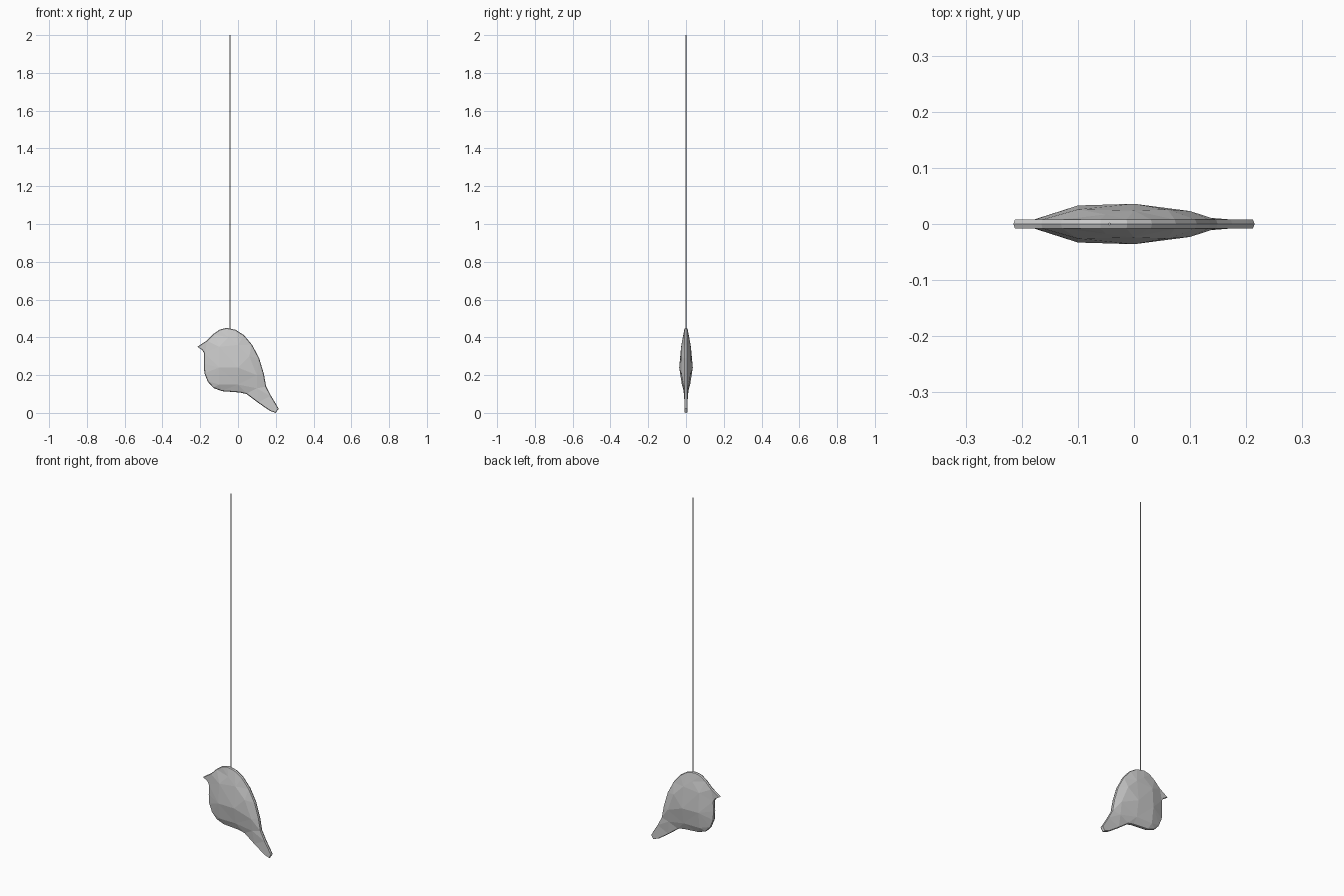
import bpy, bmesh
from mathutils import Vector
from mathutils.geometry import delaunay_2d_cdt

if "Cube" in bpy.data.objects:
    bpy.data.objects.remove(bpy.data.objects["Cube"])

# Side profile of the bird (x, z), starting at the beak and going over the head
OUTLINE = [(-.215, .35), (-.165, .383), (-.13, .418), (-.097, .441), (-.06, .45),
           (-.012, .44), (.032, .411), (.075, .36), (.112, .29), (.136, .21),
           (.149, .14), (.175, .09), (.205, .04), (.215, .022), (.2, 0),
           (.17, .01), (.105, .055), (.045, .10), (.01, .108), (-.085, .115),
           (-.13, .132), (-.16, .165), (-.178, .21), (-.181, .26), (-.179, .315),
           (-.19, .333)]
# Points where the flanks bulge (x, z, half thickness)
BULGE = [(-.1, .35, .026), (-.1, .24, .033), (-.1, .15, .021),
         (0, .36, .024), (0, .24, .036), (0, .15, .022), (-.05, .40, .017),
         (.06, .30, .026), (.1, .2, .023), (.1, .13, .014)]
RIM = .008


def inset(points, d):
    """Move a clockwise outline inward by d."""
    n, out = len(points), []
    for i in range(n):
        a, p, b = (Vector(points[j % n]) for j in (i - 1, i, i + 1))
        t = (b - a).normalized()
        out.append(p + Vector((t.y, -t.x)) * d)
    return out


def make_object(bm, name):
    bmesh.ops.recalc_face_normals(bm, faces=bm.faces)
    mesh = bpy.data.meshes.new(name)
    bm.to_mesh(mesh)
    bm.free()
    obj = bpy.data.objects.new(name, mesh)
    bpy.context.collection.objects.link(obj)
    return obj


# Bird body: central rim with a faceted flank on each side
bm = bmesh.new()
n = len(OUTLINE)
inner = inset(OUTLINE, .003)
pts = inner + [Vector(b[:2]) for b in BULGE]
depth = [RIM] * n + [b[2] for b in BULGE]
edges = [(i, (i + 1) % n) for i in range(n)]
co, _, tris, orig, _, _ = delaunay_2d_cdt(pts, edges, [], 1, 1e-5)
ridge = [bm.verts.new((x, 0, z)) for x, z in OUTLINE]
for side in (-1, 1):
    flank = [bm.verts.new((c.x, side * depth[o[0]], c.y)) for c, o in zip(co, orig)]
    for t in tris:
        bm.faces.new([flank[i] for i in t])
    where = {o[0]: v for o, v in zip(orig, flank)}
    for i, j in edges:
        bm.faces.new((ridge[i], ridge[j], where[j], where[i]))
make_object(bm, "bird_body")

# Hanging string
bpy.ops.mesh.primitive_cylinder_add(vertices=6, radius=.0025, depth=1.56,
                                    location=(-.043, 0, 1.22))
bpy.context.object.name = "hanging_string"
